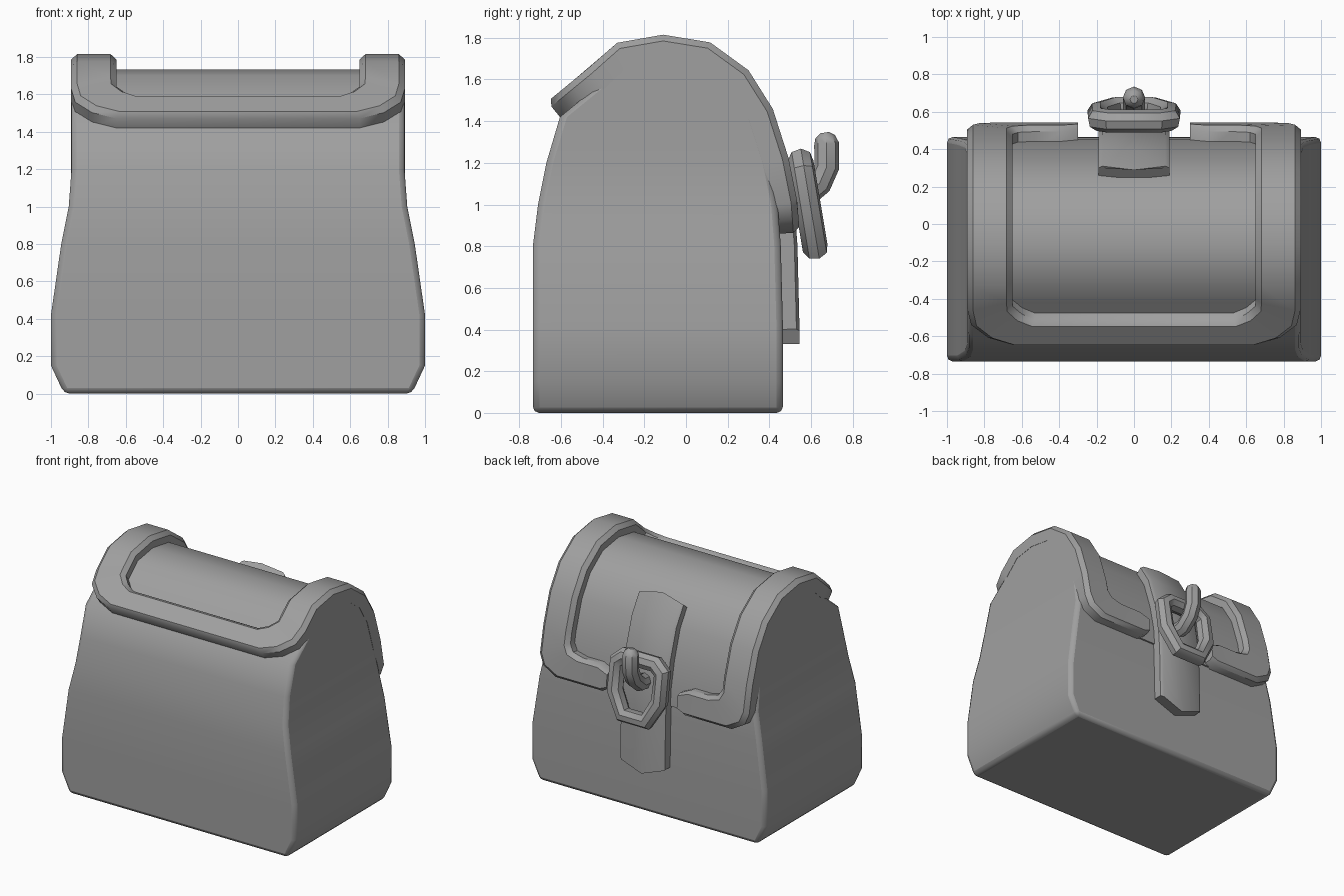
import bpy, bmesh, math
from mathutils import Vector

cube = bpy.data.objects.get("Cube")
if cube:
    bpy.data.objects.remove(cube)

grey = bpy.data.materials.new("plain grey")
grey.use_nodes = True
grey.diffuse_color = (0.35, 0.35, 0.35, 1)
grey.node_tree.nodes["Principled BSDF"].inputs["Base Color"].default_value = (0.35, 0.35, 0.35, 1)


def select(obj):
    bpy.ops.object.select_all(action='DESELECT')
    obj.select_set(True)
    bpy.context.view_layer.objects.active = obj


def finish(name, bm):
    bmesh.ops.recalc_face_normals(bm, faces=bm.faces)
    mesh = bpy.data.meshes.new(name)
    bm.to_mesh(mesh)
    bm.free()
    mesh.materials.append(grey)
    obj = bpy.data.objects.new(name, mesh)
    bpy.context.collection.objects.link(obj)
    select(obj)
    bpy.ops.object.shade_smooth_by_angle(angle=math.radians(40))
    return obj


# Bag body levels: height, front y, back y, half width
LEVELS = [(0, -.735, .465, .93), (.15, -.735, .465, 1), (.42, -.735, .465, 1),
          (.8, -.735, .455, .945), (1.0, -.71, .44, .905), (1.2, -.67, .40, .89),
          (1.42, -.605, .33, .89), (1.58, -.41, .23, .89), (1.69, -.29, .08, .89),
          (1.72, -.11, -.11, .89)]

bm = bmesh.new()
rings = [[bm.verts.new(c) for c in ((-w, f, z), (w, f, z), (w, b, z), (-w, b, z))]
         for z, f, b, w in LEVELS]
bm.faces.new(rings[0])
for low, high in zip(rings, rings[1:]):
    for i in range(4):
        j = (i + 1) % 4
        bm.faces.new((low[i], low[j], high[j], high[i]))
bmesh.ops.remove_doubles(bm, verts=bm.verts, dist=0.001)
body = finish("bag_body", bm)
bevel = body.modifiers.new("soft_edges", 'BEVEL')
bevel.width = 0.045
bevel.segments = 2
bevel.limit_method = 'ANGLE'
bevel.angle_limit = math.radians(42)

# Lid line: over the top from the front and down the back
LINE = [Vector((0, f, z)) for z, f, b, w in LEVELS[6:]]
LINE += [Vector((0, b, z)) for z, f, b, w in reversed(LEVELS[1:-1])]


def knot_normal(i):
    d = LINE[min(i + 1, len(LINE) - 1)] - LINE[max(i - 1, 0)]
    return Vector((0, -d.z, d.y)).normalized()


def on_lid(x, t, h):
    i = min(int(t), len(LINE) - 2)
    p = LINE[i].lerp(LINE[i + 1], t - i)
    n = knot_normal(i).lerp(knot_normal(i + 1), t - i).normalized()
    return p + n * h + Vector((x, 0, 0))


def ribbon(name, stations, section):
    """Strip lying on the lid; station = outer x, outer t, inner x, inner t, bow."""
    bm = bmesh.new()
    loops = []
    for xo, to, xi, ti, bow in stations:
        loops.append([bm.verts.new(on_lid(xo + (xi - xo) * s,
                                          to + (ti - to) * s + bow * (1 - abs(2 * s - 1)), h))
                      for s, h in section])
    for a, b in zip(loops, loops[1:]):
        for i in range(len(section)):
            j = (i + 1) % len(section)
            bm.faces.new((a[i], a[j], b[j], b[i]))
    bm.faces.new(loops[0])
    bm.faces.new(loops[-1])
    return finish(name, bm)


# Lid sheet between the trim
ribbon("lid_sheet", [(.7, t, -.7, t, 0) for t in (.4, 1, 2, 3, 4, 5, 6, 7, 8, 8.65)],
       [(0, -.03), (0, .012), (1, .012), (1, -.03)])

# Padded trim: front strip, side arches, turned-in back ends
half = [(.65, 0, .53, .7), (.78, .2, .6, .85), (.87, .55, .65, 1.1), (.892, 1, .65, 1.4)]
half += [(.892, t, .65, t) for t in range(2, 8)]
half += [(.892, 8, .65, 7.4), (.86, 8.4, .62, 7.65), (.75, 8.7, .53, 7.75),
         (.35, 8.7, .39, 7.75), (.3, 8.55, .3, 7.95)]
left = [s + (0,) for s in half]
right = [(-xo, to, -xi, ti, 0) for xo, to, xi, ti in reversed(half)]
ribbon("lid_trim", right + left,
       [(0, -.03), (0, .065), (.13, .095), (.87, .095), (1, .065), (1, -.03)])

# Closing strap with pointed ends
strap = [(.19, 5.2, -.19, 5.2, -.2)]
strap += [(.19, t, -.19, t, 0) for t in (6, 7, 8, 9)] + [(.19, 10.07, -.19, 10.07, .26)]
ribbon("strap", strap,
       [(0, -.03), (0, .065), (.06, .08), (.5, .08), (.94, .08), (1, .065), (1, -.03), (.5, -.03)])


def tube(name, points, radius, closed=False, scales=None):
    curve = bpy.data.curves.new(name, 'CURVE')
    curve.dimensions = '3D'
    curve.bevel_depth = radius
    curve.bevel_resolution = 2
    curve.use_fill_caps = True
    spline = curve.splines.new('POLY')
    spline.points.add(len(points) - 1)
    for i, p in enumerate(points):
        spline.points[i].co = (*p, 1)
        spline.points[i].radius = scales[i] if scales else 1
    spline.use_cyclic_u = closed
    curve.materials.append(grey)
    obj = bpy.data.objects.new(name, curve)
    bpy.context.collection.objects.link(obj)
    select(obj)
    bpy.ops.object.convert(target='MESH')
    bpy.ops.object.shade_smooth_by_angle(angle=math.radians(40))


# Buckle ring, tilted away from the bag at the bottom
side = [(.13, 1.21), (.19, 1.16), (.19, .95), (.1, .79)]
outline = side + [(-x, z) for x, z in reversed(side)]
tube("buckle_ring", [(x, .55 + (1.21 - z) * .167, z) for x, z in outline], .062, closed=True)

# Peg hooked through the ring
peg = [(.44, 1.03), (.57, 1.04), (.64, 1.1), (.675, 1.18), (.675, 1.29), (.668, 1.325), (.665, 1.345)]
tube("peg", [(0, y, z) for y, z in peg], .06, scales=[1, 1, 1, 1, 1, .8, .35])
